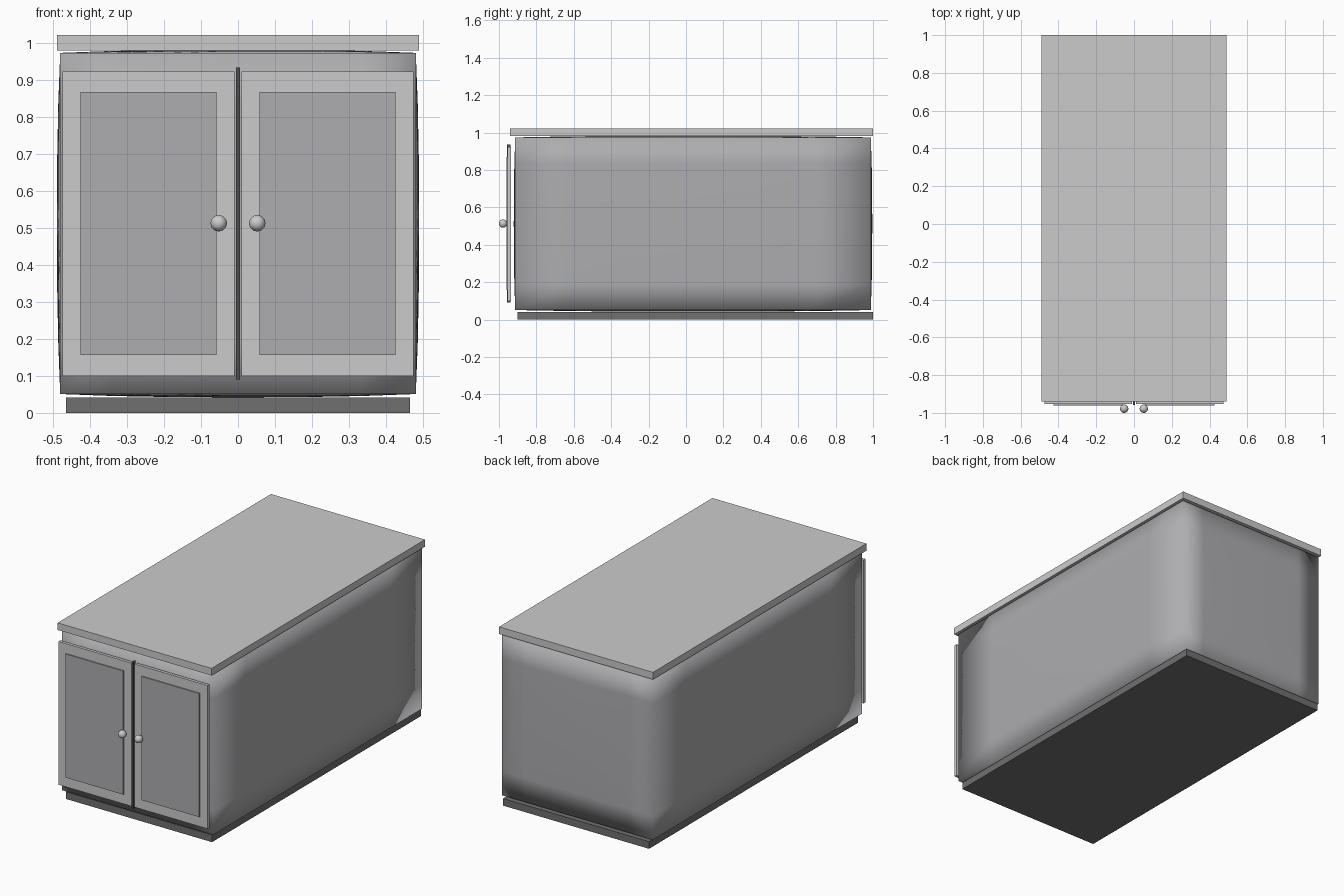
import bpy, bmesh
from mathutils import Vector

if "Cube" in bpy.data.objects:
    bpy.data.objects.remove(bpy.data.objects["Cube"])


def paint(obj, shade):
    if shade is None:
        return
    name = f"grey_{int(shade * 100)}"
    mat = bpy.data.materials.get(name) or bpy.data.materials.new(name)
    mat.diffuse_color = (shade, shade, shade * 1.04, 1)
    mat.use_nodes = True
    mat.node_tree.nodes["Principled BSDF"].inputs["Base Color"].default_value = mat.diffuse_color
    obj.data.materials.append(mat)


def finish(name, bm, shade=None):
    bmesh.ops.recalc_face_normals(bm, faces=bm.faces)
    mesh = bpy.data.meshes.new(name)
    bm.to_mesh(mesh)
    bm.free()
    obj = bpy.data.objects.new(name, mesh)
    bpy.context.collection.objects.link(obj)
    paint(obj, shade)
    return obj


def box(name, xs, ys, zs, shade=None):
    bm = bmesh.new()
    bmesh.ops.create_cube(bm, size=1)
    for v in bm.verts:
        v.co = [a + (b - a) * (c + 0.5) for c, (a, b) in zip(v.co, (xs, ys, zs))]
    return finish(name, bm, shade)


def swollen_box(name, centre, half, swell, shade):
    """Box whose six faces bulge slightly, with shared smooth normals."""
    steps = [-1, -0.7, -0.38, 0, 0.38, 0.7, 1]
    bm = bmesh.new()
    for axis in range(3):
        a, b = (axis + 1) % 3, (axis + 2) % 3
        for side in (-1, 1):
            def point(i, j):
                u = [0, 0, 0]
                u[axis], u[a], u[b] = side, steps[i], steps[j]
                p = [centre[k] + u[k] * half[k] for k in range(3)]
                for k in range(3):
                    m, n = u[(k + 1) % 3], u[(k + 2) % 3]
                    p[k] += u[k] * swell[k] * (1 - abs(m) ** 2.5) * (1 - abs(n) ** 2.5)
                return bm.verts.new(p)
            grid = [[point(i, j) for j in range(7)] for i in range(7)]
            for i in range(6):
                for j in range(6):
                    bm.faces.new((grid[i][j], grid[i + 1][j],
                                  grid[i + 1][j + 1], grid[i][j + 1]))
    bmesh.ops.remove_doubles(bm, verts=bm.verts, dist=1e-4)
    obj = finish(name, bm, shade)
    obj.data.shade_smooth()
    return obj


# carcass: base, swollen body, worktop
box("base_plinth", (-0.465, 0.465), (-0.90, 1.0), (0, 0.041), 0.16)
swollen_box("cabinet_body", (0, 0.0375, 0.5125), (0.481, 0.9505, 0.4615),
            (0.009, 0.008, 0.009), 0.42)
box("worktop", (-0.49, 0.49), (-0.94, 1.0), (0.981, 1.022))

# strip between the doors
box("door_divider", (-0.005, 0.005), (-0.957, -0.937), (0.09, 0.935), 0.08)

# mirrored doors with raised panels and ball knobs
for side, label in ((-1, "left"), (1, "right")):
    def span(a, b):
        return tuple(sorted((side * a, side * b)))
    box(f"{label}_door", span(0.010, 0.475), (-0.954, -0.936), (0.10, 0.924))
    box(f"{label}_door_panel", span(0.058, 0.426), (-0.961, -0.953), (0.157, 0.868), 0.42)
    bm = bmesh.new()
    bmesh.ops.create_uvsphere(bm, u_segments=24, v_segments=16, radius=0.022)
    bmesh.ops.translate(bm, verts=bm.verts, vec=Vector((side * 0.052, -0.978, 0.513)))
    finish(f"{label}_knob", bm).data.shade_smooth()
